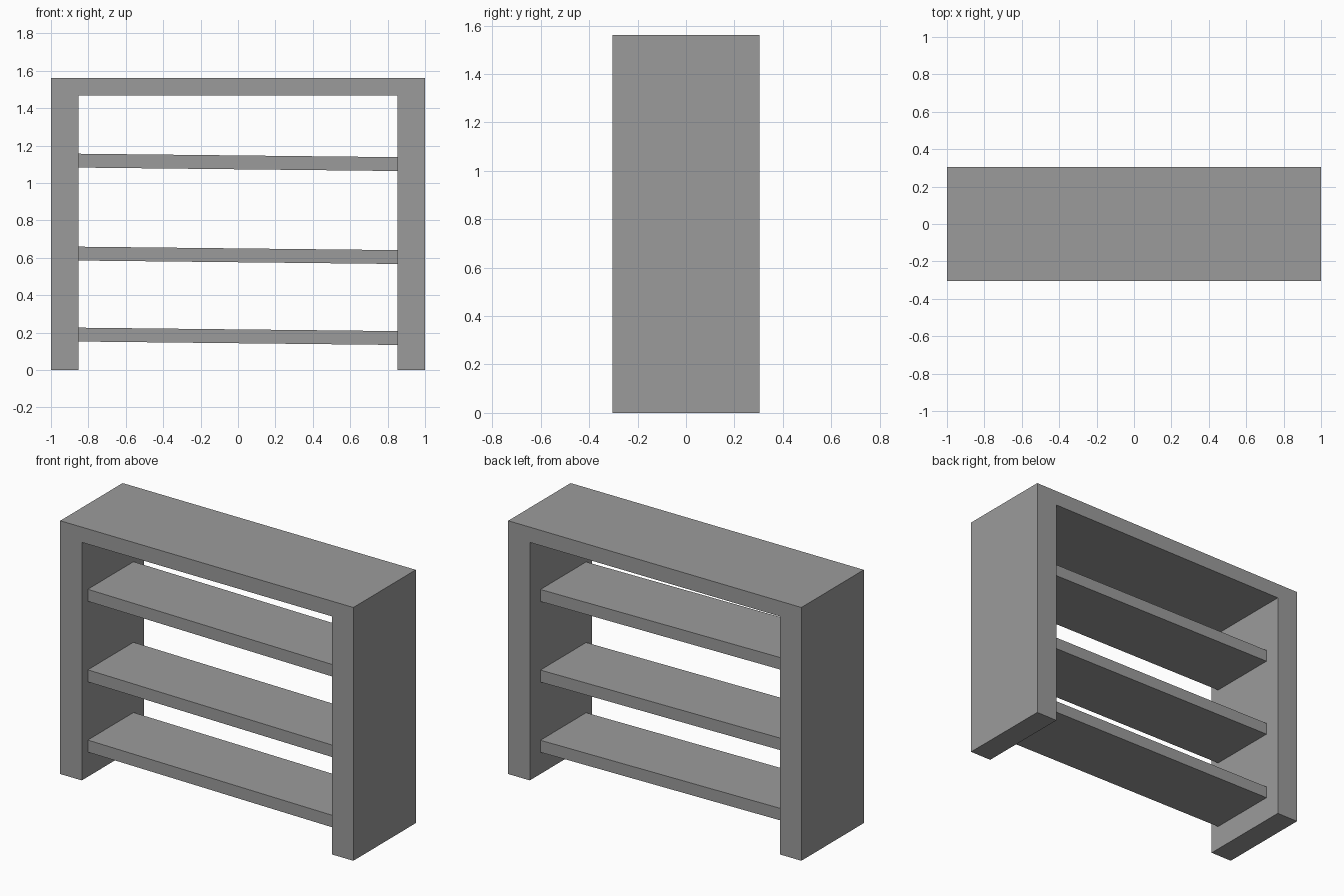
import bpy
import bmesh
import math

cube = bpy.data.objects.get("Cube")
if cube:
    bpy.data.objects.remove(cube, do_unlink=True)

# Single grey finish
grey = bpy.data.materials.new("grey")
grey.use_nodes = True
colour = (0.33, 0.33, 0.33, 1)
grey.diffuse_color = colour
grey.node_tree.nodes["Principled BSDF"].inputs["Base Color"].default_value = colour


def add_prism(name, profile, front, back):
    """Extrude an x-z profile from the front y to the back y."""
    bm = bmesh.new()
    face = bm.faces.new([bm.verts.new((x, front, z)) for x, z in profile])
    result = bmesh.ops.extrude_face_region(bm, geom=[face])
    moved = [g for g in result["geom"] if isinstance(g, bmesh.types.BMVert)]
    bmesh.ops.translate(bm, verts=moved, vec=(0, back - front, 0))
    bmesh.ops.recalc_face_normals(bm, faces=bm.faces)
    mesh = bpy.data.meshes.new(name)
    bm.to_mesh(mesh)
    bm.free()
    mesh.materials.append(grey)
    obj = bpy.data.objects.new(name, mesh)
    bpy.context.collection.objects.link(obj)
    return obj


# Frame: both side panels and the top in one continuous piece
inner, height, underside, half_depth = 0.853, 1.562, 1.468, 0.304
half = [(1, height), (1, 0), (inner, 0), (inner, underside)]
outline = half + [(-x, z) for x, z in reversed(half)]
add_prism("frame", outline, -half_depth, half_depth)

# Shelves: set back from both edges and sloping slightly down to the left
half_length, half_thick = inner + 0.002, 0.037
board = [(-half_length, -half_thick), (half_length, -half_thick),
         (half_length, half_thick), (-half_length, half_thick)]
for name, z in (("lower_shelf", 0.18), ("middle_shelf", 0.613), ("upper_shelf", 1.11)):
    shelf = add_prism(name, board, -0.245, 0.2)
    shelf.location.z = z
    shelf.rotation_euler.y = math.radians(0.62)
